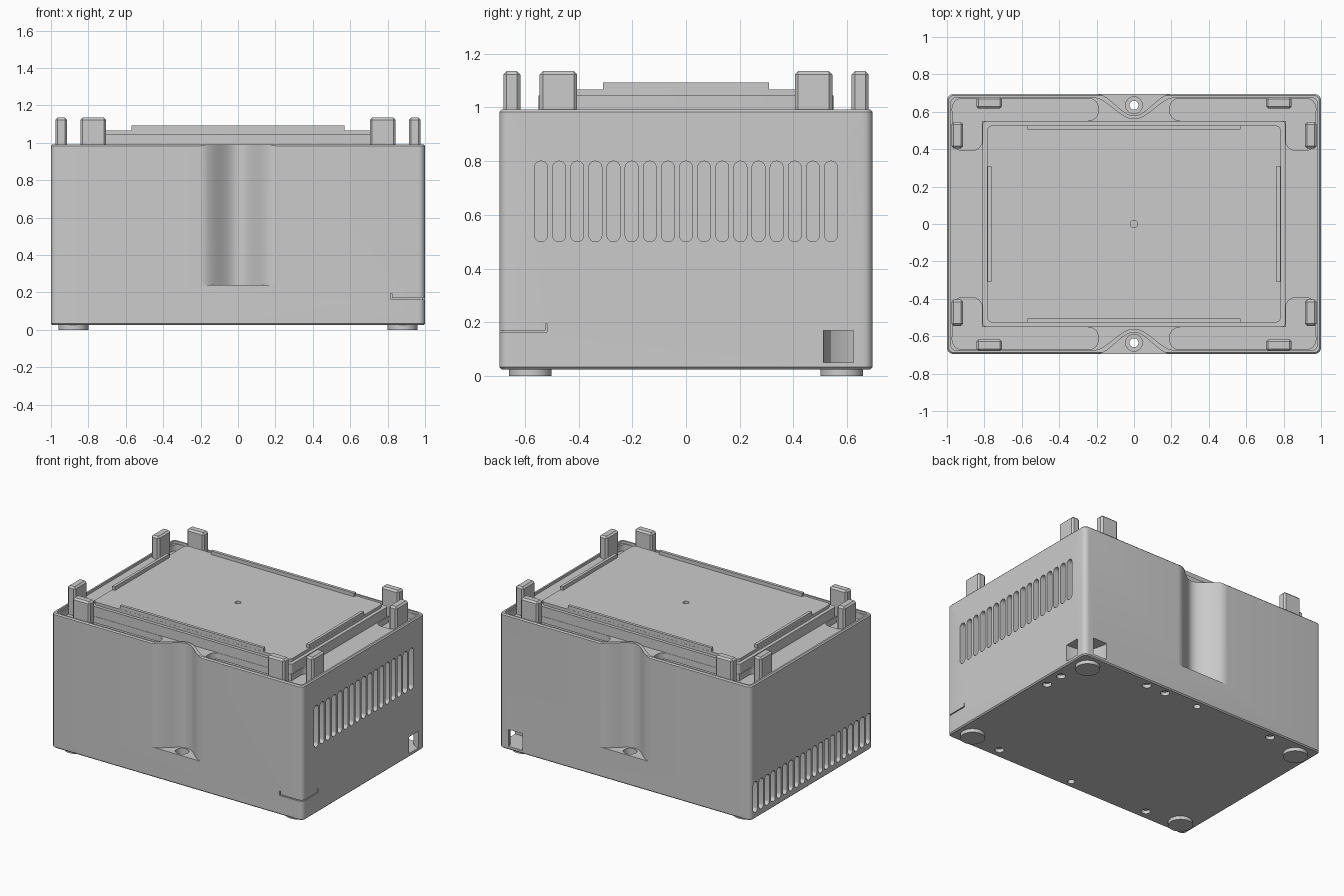
import bpy, bmesh, math
from mathutils import Vector

if "Cube" in bpy.data.objects:
    bpy.data.objects.remove(bpy.data.objects["Cube"])

SIGNS = [(1, 1), (1, -1), (-1, 1), (-1, -1)]


def finish(obj):
    bpy.ops.object.select_all(action='DESELECT')
    bpy.context.view_layer.objects.active = obj
    obj.select_set(True)
    for m in list(obj.modifiers):
        bpy.ops.object.modifier_apply(modifier=m.name)
    bpy.ops.object.shade_smooth_by_angle(angle=math.radians(30))


def make(name, prisms, bevel=0):
    """Object from prisms (points, low, high, axis); axis x takes (y, z) points."""
    bm = bmesh.new()
    for pts, lo, hi, axis in prisms:
        place = (lambda p, h: (p[0], p[1], h)) if axis == 'z' else (lambda p, h: (h, p[0], p[1]))
        a = [bm.verts.new(place(p, lo)) for p in pts]
        b = [bm.verts.new(place(p, hi)) for p in pts]
        bm.faces.new(a)
        bm.faces.new(b[::-1])
        for i in range(len(a)):
            j = (i + 1) % len(a)
            bm.faces.new((a[i], b[i], b[j], a[j]))
    bmesh.ops.recalc_face_normals(bm, faces=bm.faces)
    me = bpy.data.meshes.new(name)
    bm.to_mesh(me)
    bm.free()
    obj = bpy.data.objects.new(name, me)
    bpy.context.collection.objects.link(obj)
    if bevel:
        m = obj.modifiers.new("bevel", 'BEVEL')
        m.width, m.segments = bevel, 1
        m.limit_method, m.angle_limit = 'ANGLE', math.radians(60)
    finish(obj)
    return obj


def cut(target, prisms):
    tool = make("cutter", prisms)
    tool.hide_render = True
    m = target.modifiers.new("cut", 'BOOLEAN')
    m.operation, m.solver, m.object = 'DIFFERENCE', 'EXACT', tool
    finish(target)
    bpy.data.objects.remove(tool)


def rrect(x0, x1, y0, y1, r=0.0, n=6):
    """Rectangle with rounded corners; coordinates may come in either order."""
    x0, x1, y0, y1 = min(x0, x1), max(x0, x1), min(y0, y1), max(y0, y1)
    if r == 0:
        return [(x0, y0), (x1, y0), (x1, y1), (x0, y1)]
    pts = []
    for k, (cx, cy) in enumerate([(x1 - r, y1 - r), (x0 + r, y1 - r), (x0 + r, y0 + r), (x1 - r, y0 + r)]):
        for i in range(n + 1):
            t = math.pi / 2 * (k + i / n)
            pts.append((cx + r * math.cos(t), cy + r * math.sin(t)))
    return pts


def circle(x, y, r, n=32):
    return [(x + r * math.cos(2 * math.pi * i / n), y + r * math.sin(2 * math.pi * i / n)) for i in range(n)]


def channel(s, inset=0.0, n=24):
    """S-shaped channel edge across the long side, left to right."""
    w = 0.2 + inset
    return [(x, s * (0.695 - inset - 0.115 * 0.5 * (1 + math.cos(math.pi * x / w))))
            for x in (w * (2 * i / n - 1) for i in range(n + 1))]


# Housing with finger channels front and back
body = make("housing", [(rrect(-1, 1, -0.695, 0.695, 0.035), 0.025, 0.992, 'z')], 0.008)
cut(body, [(channel(s) + [(0.2, s * 0.75), (-0.2, s * 0.75)], 0.24, 1.1, 'z') for s in (1, -1)])

# Top recess following the channels, leaving a thin rim
r = rrect(-0.98, 0.98, -0.675, 0.675, 0.03)
half = len(r) // 4
outline = r[:half] + channel(1, 0.02)[::-1] + r[half:3 * half] + channel(-1, 0.02) + r[3 * half:]
cut(body, [(outline, 0.975, 1.1, 'z')])

# L-shaped corner pockets
cut(body, [(rrect(sx * 0.19, sx * 0.972, sy * 0.552, sy * 0.672, 0.055), 0.93, 1.1, 'z') for sx, sy in SIGNS])
cut(body, [(rrect(sx * 0.812, sx * 0.971, sy * 0.395, sy * 0.671, 0.05), 0.93, 1.1, 'z') for sx, sy in SIGNS])

# Ventilation slots: high on the right side, low on the left side
slots = []
for i in range(17):
    y = (i - 8) * 0.0675
    slots.append((rrect(y - 0.024, y + 0.024, 0.5, 0.8, 0.0235), 0.95, 1.1, 'x'))
for i in range(20):
    y = (i - 9.5) * 0.0675
    slots.append((rrect(y - 0.024, y + 0.024, 0.07, 0.29, 0.0235), -1.1, -0.95, 'x'))
cut(body, slots)

# Tunnel around the back right corner
cut(body, [([(1.05, 0.51), (1.05, 0.62), (0.98, 0.625), (0.94, 0.65), (0.925, 0.68), (0.925, 0.75),
             (0.815, 0.75), (0.815, 0.67), (0.83, 0.6), (0.87, 0.54), (0.93, 0.515)], 0.05, 0.17, 'z')])

# Thin finger-catch seam around the front right corner
cut(body, [([(0.82, -0.72), (1.02, -0.72), (1.02, -0.52), (0.988, -0.52), (0.988, -0.683), (0.82, -0.683)],
            0.163, 0.170, 'z')])
cut(body, [(rrect(0.816, 0.823, -0.72, -0.684), 0.164, 0.195, 'z'),
           (rrect(0.989, 1.02, -0.524, -0.517), 0.164, 0.195, 'z')])

# Through holes in the channel ledges, counterbored, and screw recesses below
cut(body, [(circle(0, s * 0.635, 0.045), 0.14, 0.3, 'z') for s in (1, -1)])
screws = [(0.93, 0.37), (0.93, 0.23), (0.425, 0.635), (0.27, 0.635), (-0.62, 0.635), (0.62, -0.62), (-0.62, -0.62)]
cut(body, [(circle(0, s * 0.635, 0.024), -0.1, 0.2, 'z') for s in (1, -1)]
    + [(circle(x, y, 0.03, 20), -0.1, 0.05, 'z') for x, y in screws])

# Stepped top plate with a small centre hole
make("plate_base", [(rrect(-0.81, 0.81, -0.55, 0.55, 0.02), 0.96, 1.045, 'z')])
plate = make("top_plate", [(rrect(-0.785, 0.785, -0.527, 0.527, 0.03), 1.04, 1.066, 'z')])
cut(plate, [(circle(0, 0, 0.02), 1.05, 1.1, 'z')])

# Locating ridges along the plate edges
for s, side in ((1, "a"), (-1, "b")):
    make("long_ridge_" + side, [(rrect(-0.57, 0.57, s * 0.505, s * 0.526), 1.05, 1.092, 'z')])
    make("short_ridge_" + side, [(rrect(s * 0.763, s * 0.784, -0.31, 0.31), 1.05, 1.092, 'z')])

# Corner posts and feet
for i, (sx, sy) in enumerate(SIGNS):
    make(f"long_side_post_{i}", [(rrect(sx * 0.705, sx * 0.843, sy * 0.617, sy * 0.68), 0.92, 1.135, 'z')], 0.012)
    make(f"short_side_post_{i}", [(rrect(sx * 0.914, sx * 0.977, sy * 0.405, sy * 0.545), 0.92, 1.135, 'z')], 0.012)
    make(f"foot_{i}", [(circle(sx * 0.88, sy * 0.58, 0.08, 40), 0.0, 0.03, 'z')])
